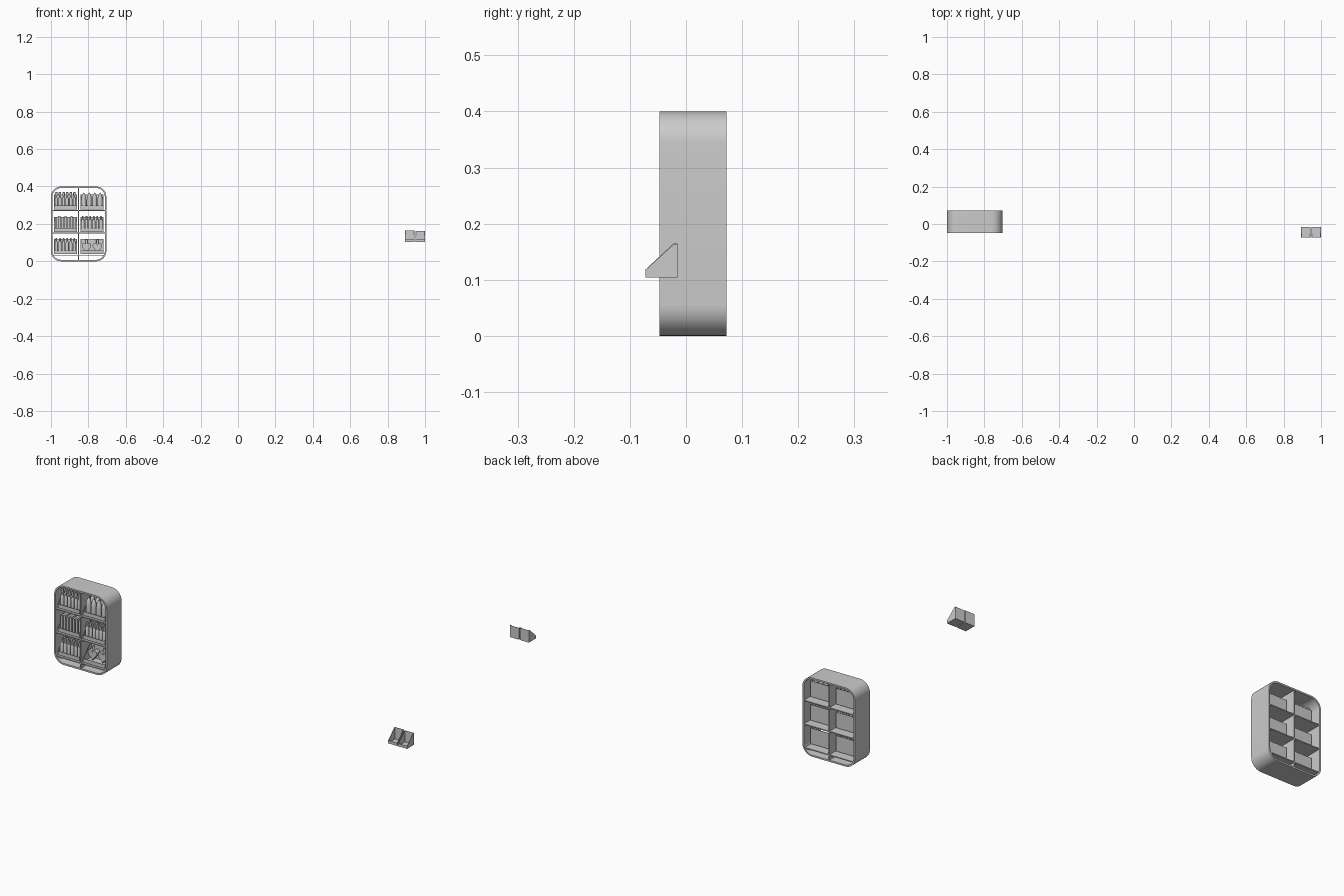
import bpy, bmesh, math

if "Cube" in bpy.data.objects:
    bpy.data.objects.remove(bpy.data.objects["Cube"])

Y0, Y1 = -0.047, 0.072          # cabinet front and back
XL, XR, H = -1.0, -0.704, 0.4
XM = (XL + XR) / 2


def finish(name, bm, smooth=False):
    bmesh.ops.recalc_face_normals(bm, faces=bm.faces)
    me = bpy.data.meshes.new(name)
    bm.to_mesh(me)
    bm.free()
    ob = bpy.data.objects.new(name, me)
    bpy.context.collection.objects.link(ob)
    if smooth:
        bpy.ops.object.select_all(action='DESELECT')
        ob.select_set(True)
        bpy.context.view_layer.objects.active = ob
        bpy.ops.object.shade_smooth_by_angle(angle=math.radians(35))
    return ob


def add_box(bm, x0, x1, y0, y1, z0, z1):
    vs = bmesh.ops.create_cube(bm, size=1)['verts']
    for v in vs:
        v.co.x = x0 + (v.co.x + .5) * (x1 - x0)
        v.co.y = y0 + (v.co.y + .5) * (y1 - y0)
        v.co.z = z0 + (v.co.z + .5) * (z1 - z0)


def add_prism(bm, ring, offset):
    """Extrude a closed ring of points along an offset vector."""
    a = [bm.verts.new(p) for p in ring]
    b = [bm.verts.new([p[i] + offset[i] for i in range(3)]) for p in ring]
    bm.faces.new(a)
    bm.faces.new(b[::-1])
    for i in range(len(a)):
        j = (i + 1) % len(a)
        bm.faces.new((a[i], b[i], b[j], a[j]))


def add_lathe(bm, profile, x, y, z, n=12):
    """Turn a (radius, height) profile around a vertical axis."""
    rings = [[bm.verts.new((x + r * math.cos(2 * math.pi * k / n),
                            y + r * math.sin(2 * math.pi * k / n), z + h))
              for k in range(n)] for r, h in profile]
    for a, b in zip(rings, rings[1:]):
        for k in range(n):
            m = (k + 1) % n
            bm.faces.new((a[k], a[m], b[m], b[k]))
    bm.faces.new(rings[0][::-1])
    bm.faces.new(rings[-1])


def round_rect(inset, radius=0.055, steps=10):
    r = radius - inset
    pts = []
    for cx, cz, a0 in ((XR - radius, H - radius, 0), (XL + radius, H - radius, 90),
                       (XL + radius, radius, 180), (XR - radius, radius, 270)):
        for i in range(steps + 1):
            a = math.radians(a0 + 90 * i / steps)
            pts.append((cx + r * math.cos(a), cz + r * math.sin(a)))
    return pts


# rounded cabinet shell, open front and back
bm = bmesh.new()
loops = [[bm.verts.new((x, y, z)) for x, z in round_rect(i)]
         for i, y in ((0, Y0), (0, Y1), (0.008, Y1), (0.008, Y0))]
for k in range(4):
    a, b = loops[k], loops[(k + 1) % 4]
    for i in range(len(a)):
        j = (i + 1) % len(a)
        bm.faces.new((a[i], a[j], b[j], b[i]))
finish("cabinet_frame", bm, True)

# shelves and central divider
SHELVES = (0.035, 0.154, 0.274)
bm = bmesh.new()
for z in SHELVES:
    e = 0.012 if z < 0.05 else 0.005
    add_box(bm, XL + e, XR - e, Y0 + 0.002, Y1 - 0.002, z - 0.005, z)
add_box(bm, XM - 0.003, XM + 0.003, Y0 + 0.002, Y1 - 0.002, 0.006, H - 0.006)
finish("shelves_and_divider", bm)


def make_tray(name, x0, x1, y0, y1, z0, h, t=0.002):
    """Wedge bin: floor, low front lip, tall back and sloping sides."""
    bm = bmesh.new()
    lip = z0 + h * 0.24
    side = [(y0, z0), (y1, z0), (y1, z0 + h), (y1 - 0.12 * (y1 - y0), z0 + h), (y0, lip)]
    for x in (x0, x1 - t):
        add_prism(bm, [(x, y, z) for y, z in side], (t, 0, 0))
    add_box(bm, x0 + t, x1 - t, y0, y1, z0, z0 + t)
    add_box(bm, x0 + t, x1 - t, y0, y0 + t, z0 + t, lip)
    add_box(bm, x0 + t, x1 - t, y1 - t, y1, z0 + t, z0 + h)
    finish(name, bm)


# stock shapes as (radius, height) profiles
BOTTLE = [(.0085, 0), (.0085, .055), (.004, .064), (.004, .072), (.0065, .073), (.0065, .088), (.004, .091)]
BULLET = [(.0135, 0), (.0135, .048), (.012, .062), (.008, .076), (.003, .085), (.001, .087)]
TUBE = [(.0085, 0), (.0085, .056), (.0075, .058), (.0075, .064), (.0045, .066), (.0045, .08), (.003, .083)]


def make_row(name, profile, x0, x1, n, z, ys, sides=14):
    bm = bmesh.new()
    for y in ys:
        for i in range(n):
            add_lathe(bm, profile, x0 + (x1 - x0) * (i + .5) / n, y, z, sides)
    finish(name, bm, True)


def make_boxes(name, x0, x1, n, z):
    bm = bmesh.new()
    w = (x1 - x0) / n
    for i in range(n):
        add_box(bm, x0 + w * (i + .15), x0 + w * (i + .85), -0.025, 0.022, z,
                z + 0.076 + 0.006 * (i % 2))
    finish(name, bm)


def make_hearts(name, x0, x1, z):
    bm = bmesh.new()
    w = (x1 - x0) / 2
    for i in range(2):
        cx = x0 + w * (i + .5)
        ring = []
        for k in range(28):
            a = 2 * math.pi * k / 28
            hx = 16 * math.sin(a) ** 3
            hz = 13 * math.cos(a) - 5 * math.cos(2 * a) - 2 * math.cos(3 * a) - math.cos(4 * a)
            ring.append((cx + hx * 0.0016, -0.012, z + 0.036 + hz * 0.0018))
        add_prism(bm, ring, (0, 0.026, 0))
        add_lathe(bm, [(.006, .05), (.006, .076), (.004, .078)], cx, 0.001, z, 12)
    finish(name, bm, True)


# filled trays, two columns by three shelves
COLS = {"left": (-0.984, -0.862), "right": (-0.842, -0.72)}
for side, (x0, x1) in COLS.items():
    for level, z in zip(("lower", "middle", "upper"), SHELVES):
        make_tray(f"{level}_{side}_tray", x0, x1, -0.04, 0.028, z + 0.004, 0.08)

(lx0, lx1), (rx0, rx1) = [(a + .003, b - .003) for a, b in COLS.values()]
floor = [z + 0.006 for z in SHELVES]
make_row("bottles", BOTTLE, lx0, lx1, 6, floor[2], (-0.022, -0.002, 0.017))
make_row("pointed_jars", BULLET, rx0, rx1, 4, floor[2], (-0.02, 0.011))
make_boxes("slim_cartons", lx0, lx1, 7, floor[1])
make_row("middle_tubes", TUBE, rx0, rx1, 6, floor[1], (-0.025, -0.004, 0.016), 24)
make_row("lower_tubes", TUBE, lx0, lx1, 6, floor[0], (-0.025, -0.004, 0.016), 24)
make_hearts("heart_flasks", rx0, rx1, floor[0])

# separate pair of small empty trays
make_tray("small_tray_left", 0.893, 0.944, -0.072, -0.015, 0.104, 0.061)
make_tray("small_tray_right", 0.949, 1.0, -0.072, -0.015, 0.104, 0.059)
